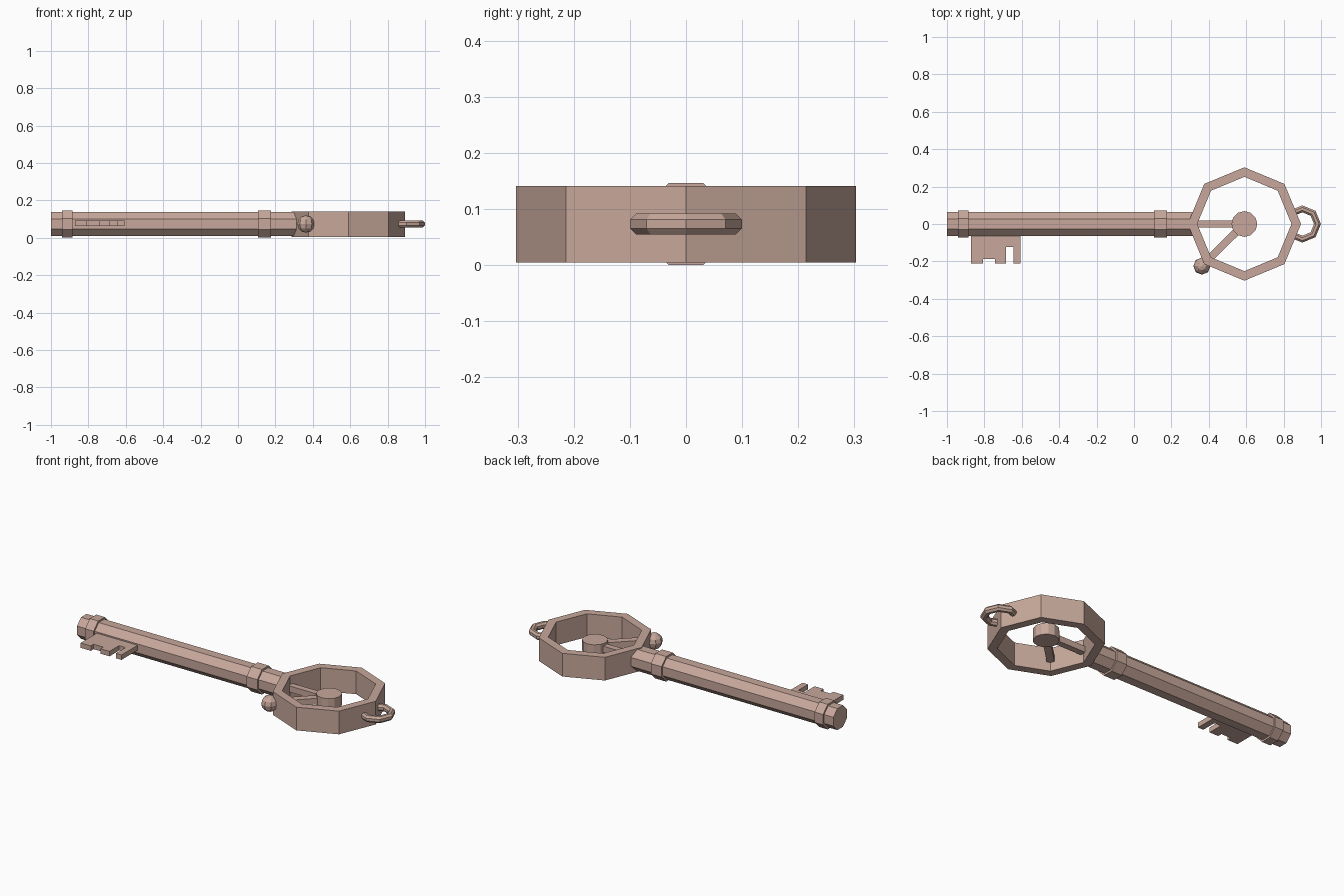
import bpy, bmesh, math
from mathutils import Matrix, Vector

if "Cube" in bpy.data.objects:
    bpy.data.objects.remove(bpy.data.objects["Cube"])

ZC = 0.0735            # mid height of the key
RING_X = 0.59          # centre of the bow ring

mat = bpy.data.materials.new("dusty copper")
mat.diffuse_color = (0.57, 0.39, 0.325, 1)
mat.use_nodes = True
mat.node_tree.nodes["Principled BSDF"].inputs["Base Color"].default_value = mat.diffuse_color


def finish(name, bm):
    bmesh.ops.recalc_face_normals(bm, faces=bm.faces)
    me = bpy.data.meshes.new(name)
    bm.to_mesh(me)
    bm.free()
    me.materials.append(mat)
    ob = bpy.data.objects.new(name, me)
    bpy.context.collection.objects.link(ob)
    return ob


def prism(name, pts, z0, z1):
    """Extrude a flat outline upward."""
    bm = bmesh.new()
    f = bm.faces.new([bm.verts.new((x, y, z0)) for x, y in pts])
    ext = bmesh.ops.extrude_face_region(bm, geom=[f])
    top = [v for v in ext["geom"] if isinstance(v, bmesh.types.BMVert)]
    bmesh.ops.translate(bm, verts=top, vec=(0, 0, z1 - z0))
    return finish(name, bm)


def rod_x(name, x0, x1, apothem):
    """Octagonal rod along x with a flat side on top."""
    bm = bmesh.new()
    r = apothem / math.cos(math.pi / 8)
    m = (Matrix.Translation(((x0 + x1) / 2, 0, ZC)) @ Matrix.Rotation(math.pi / 2, 4, 'Y')
         @ Matrix.Rotation(math.pi / 8, 4, 'Z'))
    bmesh.ops.create_cone(bm, cap_ends=True, segments=8, radius1=r, radius2=r,
                          depth=x1 - x0, matrix=m)
    return finish(name, bm)


def bar(name, a, b, width, height):
    """Square bar between two points at mid height."""
    a, b = Vector((*a, ZC)), Vector((*b, ZC))
    d = b - a
    bm = bmesh.new()
    m = (Matrix.Translation((a + b) / 2) @ Matrix.Rotation(math.atan2(d.y, d.x), 4, 'Z')
         @ Matrix.Diagonal((d.length, width, height, 1)))
    bmesh.ops.create_cube(bm, size=1, matrix=m)
    return finish(name, bm)


# shaft and its two collars
rod_x("shaft", -1.0, 0.32, 0.063)
rod_x("tip_collar", -0.94, -0.885, 0.0735)
rod_x("bow_collar", 0.107, 0.177, 0.0735)

# toothed key bit
prism("key_bit", [(-0.872, -0.04), (-0.607, -0.04), (-0.607, -0.212), (-0.643, -0.212),
                  (-0.643, -0.123), (-0.685, -0.123), (-0.685, -0.212), (-0.743, -0.212),
                  (-0.743, -0.186), (-0.806, -0.186), (-0.806, -0.212), (-0.872, -0.212)],
      0.063, 0.092)

# octagonal bow ring: a square section swept round eight corners
bm = bmesh.new()
loops = []
for i in range(8):
    a = i * math.pi / 4
    loops.append([bm.verts.new((RING_X + r * math.cos(a), r * math.sin(a), z))
                  for r, z in ((0.303, 0.005), (0.303, 0.141), (0.252, 0.141), (0.252, 0.005))])
for i in range(8):
    p, q = loops[i], loops[(i + 1) % 8]
    for k in range(4):
        n = (k + 1) % 4
        bm.faces.new((p[k], q[k], q[n], p[n]))
finish("bow_ring", bm)

# hub disc with two spokes
bm = bmesh.new()
bmesh.ops.create_cone(bm, cap_ends=True, segments=12, radius1=0.069, radius2=0.069,
                      depth=0.066, matrix=Matrix.Translation((RING_X, 0, ZC)))
finish("hub", bm)
bar("straight_spoke", (0.31, 0), (0.57, 0), 0.036, 0.036)
bar("diagonal_spoke", (0.365, -0.222), (0.58, -0.01), 0.04, 0.036)

# side knob
bm = bmesh.new()
bmesh.ops.create_uvsphere(bm, u_segments=8, v_segments=6, radius=0.046,
                          matrix=Matrix.Translation((0.363, -0.225, ZC)))
finish("side_knob", bm)

# hanging loop: octagonal tube along an open arc
bm = bmesh.new()
rows = []
for i in range(-3, 4):
    a = i * math.pi / 4
    row = []
    for k in range(8):
        t = (k + 0.5) * math.pi / 4
        r = 0.081 + 0.02 * math.cos(t)
        row.append(bm.verts.new((0.9 + r * math.cos(a), r * math.sin(a),
                                 ZC + 0.0205 * math.sin(t))))
    rows.append(row)
for p, q in zip(rows, rows[1:]):
    for k in range(8):
        n = (k + 1) % 8
        bm.faces.new((p[k], q[k], q[n], p[n]))
bm.faces.new(rows[0])
bm.faces.new(rows[-1])
finish("hanging_loop", bm)
